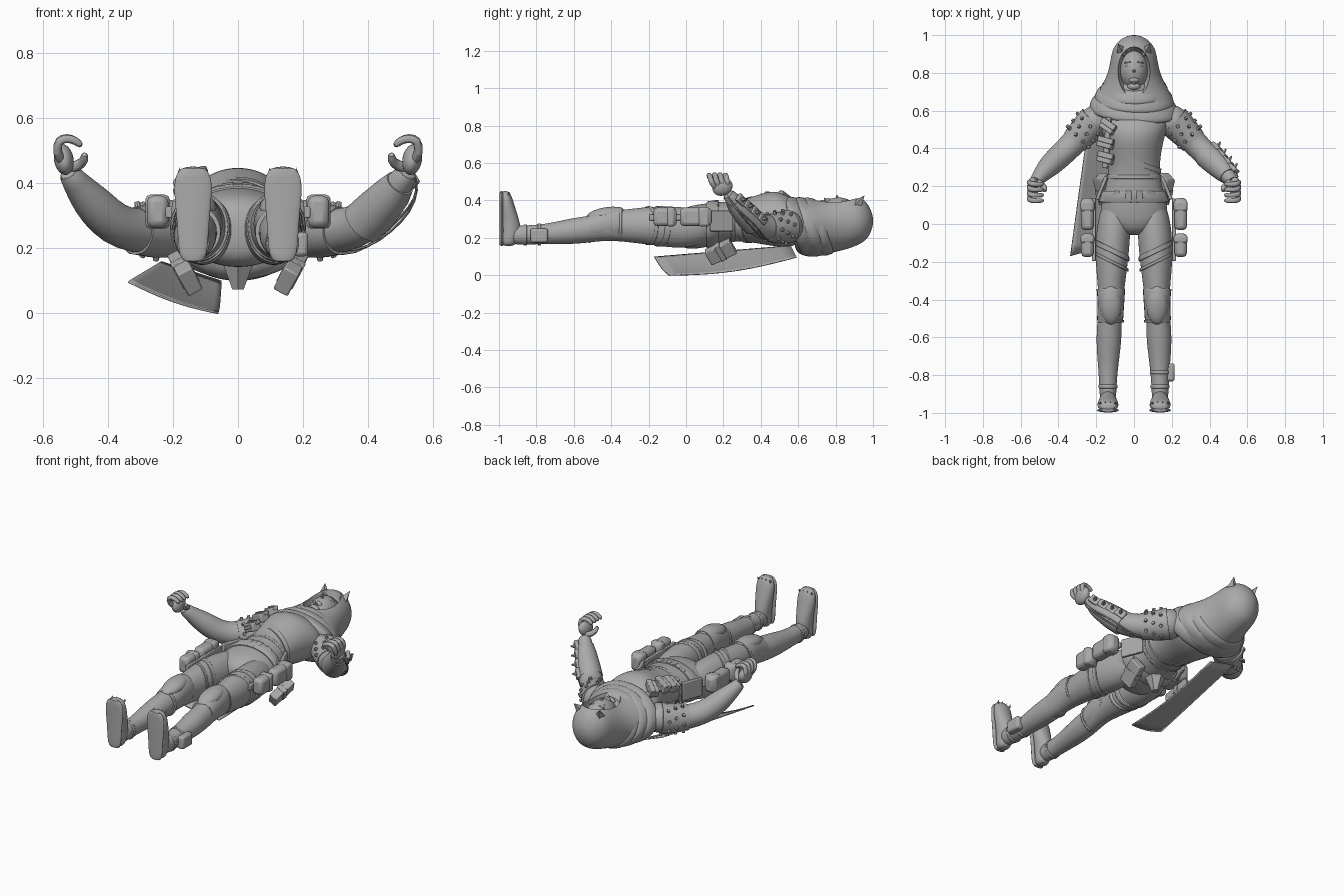
import bpy, bmesh, math
from mathutils import Vector, Matrix, Euler

if "Cube" in bpy.data.objects:
    bpy.data.objects.remove(bpy.data.objects["Cube"], do_unlink=True)

GREY = (0.4, 0.4, 0.4, 1)
grey = bpy.data.materials.new("plain grey")
grey.use_nodes = True
grey.diffuse_color = GREY
grey.node_tree.nodes["Principled BSDF"].inputs["Base Color"].default_value = GREY
made = []


def finish(name, bm, mirror=False, subsurf=0, bevel=0.0):
    bmesh.ops.recalc_face_normals(bm, faces=bm.faces)
    me = bpy.data.meshes.new(name)
    bm.to_mesh(me)
    bm.free()
    me.materials.append(grey)
    ob = bpy.data.objects.new(name, me)
    bpy.context.collection.objects.link(ob)
    if bevel:
        mod = ob.modifiers.new("bevel", "BEVEL")
        mod.width, mod.segments = bevel, 2
    if subsurf:
        ob.modifiers.new("smooth", "SUBSURF").levels = subsurf
        ob.modifiers["smooth"].render_levels = subsurf
    if mirror:
        ob.modifiers.new("mirror", "MIRROR")
    made.append(ob)
    return ob


def skin(name, rings, **kw):
    """Join rings of points into a capped surface."""
    bm = bmesh.new()
    rows = [[bm.verts.new(p) for p in ring] for ring in rings]
    n = len(rows[0])
    for a, b in zip(rows, rows[1:]):
        for i in range(n):
            j = (i + 1) % n
            bm.faces.new((a[i], a[j], b[j], b[i]))
    bm.faces.new(rows[0])
    bm.faces.new(rows[-1])
    return finish(name, bm, **kw)


def loft(name, secs, along="y", tilt=0.0, n=20, **kw):
    """Ellipses (x, y, z, half width, half depth) stacked along one axis."""
    rings = []
    for x, y, z, ra, rb in secs:
        ring = []
        for i in range(n):
            c, s = math.cos(math.tau * i / n), math.sin(math.tau * i / n)
            ring.append((x + ra * c, y + tilt * c, z + rb * s) if along == "y"
                        else (x + ra * c, y + rb * s, z))
        rings.append(ring)
    return skin(name, rings, **kw)


def band(name, x, y, z, ra, rb, width, tilt=0.0, **kw):
    h = width / 2
    return loft(name, [(x, y - h, z, ra, rb), (x, y + h, z, ra, rb)], tilt=tilt, n=32, bevel=0.004, **kw)


def tube(name, pts, n=12, **kw):
    """Round tube through (x, y, z, radius) points."""
    P = [Vector(p[:3]) for p in pts]
    rings = []
    for i, p in enumerate(P):
        t = (P[min(i + 1, len(P) - 1)] - P[max(i - 1, 0)]).normalized()
        u = t.cross(Vector((0.3, 0.2, 1))).normalized()
        v = t.cross(u)
        rings.append([p + pts[i][3] * (u * math.cos(math.tau * k / n) + v * math.sin(math.tau * k / n))
                      for k in range(n)])
    return skin(name, rings, **kw)


def placed(loc, size, rot):
    return Matrix.LocRotScale(Vector(loc), Euler([math.radians(a) for a in rot]), Vector(size))


def box(name, loc, size, rot=(0, 0, 0), bevel=0.008, **kw):
    bm = bmesh.new()
    bmesh.ops.create_cube(bm, size=1, matrix=placed(loc, size, rot))
    return finish(name, bm, bevel=bevel, **kw)


def ball(name, loc, size, rot=(0, 0, 0), **kw):
    bm = bmesh.new()
    bmesh.ops.create_uvsphere(bm, u_segments=24, v_segments=14, radius=1, matrix=placed(loc, size, rot))
    return finish(name, bm, **kw)


def cone(name, loc, way, r, depth, n=8, tip=0.0, **kw):
    bm = bmesh.new()
    d = Vector(way).normalized()
    m = Matrix.Translation(Vector(loc) + d * depth / 2) @ d.to_track_quat("Z", "Y").to_matrix().to_4x4()
    bmesh.ops.create_cone(bm, cap_ends=True, segments=n, radius1=r, radius2=tip, depth=depth, matrix=m)
    return finish(name, bm, **kw)


# Body
loft("torso", [(0, -.06, .25, .07, .06), (0, -.03, .25, .13, .10), (0, .02, .255, .182, .118),
               (0, .1, .265, .18, .12), (0, .2, .285, .15, .11), (0, .28, .29, .135, .108),
               (0, .38, .30, .145, .13), (0, .47, .305, .165, .153), (0, .54, .29, .19, .14),
               (0, .62, .27, .15, .11)], subsurf=2)
LEG = [(.09, .15, .26, .06, .07), (.098, .06, .255, .085, .10), (.11, -.04, .255, .092, .114),
       (.117, -.18, .265, .089, .105), (.12, -.30, .265, .075, .09), (.122, -.42, .265, .064, .078),
       (.13, -.52, .245, .065, .072), (.133, -.62, .235, .068, .07), (.137, -.74, .22, .055, .055),
       (.138, -.86, .215, .045, .05), (.138, -.95, .215, .045, .055)]
loft("leg", LEG, subsurf=2, mirror=True)

# Boots
FOOT = [(.155, -.95, .026, .03), (.18, -.947, .042, .045), (.24, -.935, .045, .056), (.30, -.943, .049, .05),
        (.37, -.955, .057, .04), (.42, -.962, .055, .032), (.452, -.968, .034, .02)]
loft("boot", [(.138, y, z, a, b) for z, y, a, b in FOOT], along="z", subsurf=2, mirror=True)
loft("boot_sole", [(.138, -.986, z, a + .003, .012) for z, y, a, b in FOOT], along="z", n=16, subsurf=1, mirror=True)
band("boot_cuff", .138, -.86, .215, .05, .055, .02, mirror=True)
for i in range(4):
    for z in (.38, .43):
        cone("toe_spike", (.098 + i * .027, -.95, z), (0, .6, 1), .007, .02, mirror=True)

# Knee guards and thigh straps
loft("knee_guard", [(.121, -.34, .275, .07, .085), (.122, -.36, .277, .074, .089), (.122, -.42, .276, .07, .084),
                    (.126, -.50, .258, .069, .076), (.128, -.52, .252, .066, .072)], n=24, mirror=True)
ball("knee_plate", (.122, -.43, .325), (.056, .105, .038), (10, 0, 0), mirror=True)
for y, z, a, b in ((-.35, .272, .075, .089), (-.515, .25, .07, .077)):
    band("knee_strap", .123, y, z, a, b, .014, mirror=True)
band("thigh_strap", .117, -.14, .262, .092, .109, .03, tilt=.045, mirror=True)
band("thigh_strap_lower", .118, -.20, .265, .089, .104, .018, tilt=.045, mirror=True)

# Belts
loft("hip_belt", [(0, .11, .267, .181, .122), (0, .12, .27, .186, .127), (0, .165, .278, .172, .122),
                  (0, .175, .28, .165, .118)], n=32)
band("waist_belt", 0, .25, .288, .143, .111, .022)
for x in (-.09, -.03, .03, .09):
    box("belt_buckle", (x, .145, .393 - 2.6 * x * x), (.035, .06, .014), (8, x * 250, 0), bevel=.004)
box("side_flap", (.172, .19, .29), (.018, .13, .11), (0, 0, 22), bevel=.005, mirror=True)
cone("back_flap", (0, .18, .155), (0, 0, -1), .055, .082, n=6, tip=.02)

# Pouches
for y, h in ((.053, .17), (-.112, .125)):
    box("thigh_pouch", (.247, y, .312), (.066, h, .098), bevel=.02, mirror=True)
    box("pouch_lid", (.247, y + h * .25, .312), (.074, h * .36, .104), bevel=.014, mirror=True)
box("pouch_strap", (.212, -.03, .31), (.02, .33, .035), bevel=.004, mirror=True)
box("ankle_pouch", (.193, -.785, .212), (.045, .095, .075), bevel=.012)
band("ankle_strap", .138, -.785, .218, .054, .058, .018)
box("back_holster", (.163, .185, .126), (.05, .15, .085), (28, 28, 0), bevel=.005, mirror=True)
box("holster_band", (.163, .185, .126), (.056, .03, .091), (28, 28, 0), bevel=.003, mirror=True)

# Chest harness
box("harness_strap", (-.142, .43, .385), (.03, .27, .02), (0, -30, -4), bevel=.004)
for x, y, z, a in ((-.135, .515, .405, -35), (-.15, .43, .40, -15), (-.15, .35, .375, -15)):
    box("chest_pouch", (x, y, z), (.085, .055, .05), (0, -24, a), bevel=.007)
    box("chest_pouch_lid", (x, y + .014, z + .02), (.09, .03, .022), (0, -24, a), bevel=.004)
loft("chest_strap", [(0, .315, .293, .142, .119), (0, .343, .295, .145, .124)], tilt=-.05, n=32)

# Hood with an opened face
hood = loft("hood", [(0, .57, .265, .205, .135), (0, .63, .255, .225, .155), (0, .70, .25, .19, .155),
                     (0, .77, .265, .148, .148), (0, .85, .285, .126, .15), (0, .92, .295, .118, .135),
                     (0, .97, .29, .085, .10), (0, .995, .29, .04, .045), (0, 1.0, .29, .012, .014)],
            n=28, subsurf=2)
cutter = ball("hood_cutter", (0, .805, .43), (.09, .135, .13))
cutter.hide_render = True
cutter.hide_viewport = True
cut = hood.modifiers.new("face opening", "BOOLEAN")
cut.object, cut.operation, cut.solver = cutter, "DIFFERENCE", "EXACT"
made.remove(cutter)
cone("hood_ear", (.062, .91, .37), (.3, .6, .75), .034, .075, n=4, mirror=True)

# Cowl folds
for y, z, a, b, w, t in ((.62, .262, .236, .158, .05, -.06), (.67, .26, .21, .158, .05, -.03),
                         (.71, .26, .183, .156, .045, .0)):
    rings = []
    for k in (-1, -.6, 0, .6, 1):
        s = 1 - .08 * k * k - .06 * k
        ring = []
        for i in range(32):
            c, v = math.cos(math.tau * i / 32), math.sin(math.tau * i / 32)
            ring.append((a * s * c, y + w * k - .045 * v + t * .3 * c, z + b * s * v))
        rings.append(ring)
    skin("cowl_fold", rings, subsurf=1)

# Face
ball("face", (0, .815, .325), (.076, .11, .091))
ball("scarf", (0, .705, .32), (.08, .06, .07))
ball("eye", (.03, .835, .396), (.015, .008, .01), mirror=True)
box("brow", (.032, .856, .396), (.04, .008, .012), (-15, 20, -8), bevel=.003, mirror=True)
cone("nose", (0, .812, .402), (0, -.25, 1), .014, .026, n=6, tip=.004)
ball("mouth", (0, .762, .395), (.028, .016, .018))
cone("mouth_point", (0, .748, .40), (0, -.7, 1), .012, .02, n=6)
ball("chin", (0, .728, .372), (.035, .022, .03))

# Arms and hands
ARM = [(.15, .575, .265, .085), (.215, .54, .26, .088), (.265, .49, .253, .076), (.32, .43, .253, .068),
       (.38, .37, .272, .066), (.43, .325, .32, .064), (.47, .285, .365, .054), (.505, .245, .41, .038),
       (.525, .22, .44, .034)]
tube("arm", ARM, n=20, subsurf=1, mirror=True)
ball("palm", (.535, .195, .472), (.03, .056, .046), (25, 10, 0), mirror=True)
for i in range(4):
    y = .135 + .029 * i
    w = .02 * (1 - abs(i - 1.5) / 3)
    tube("finger", [(.538, .165 + .02 * i, .46, .016), (.558, y, .495, .017), (.552, y - .008, .525 + w * .5, .017),
                    (.525, y - .012, .533 + w * .5, .015), (.498, y - .012, .53, .014), (.478, y - .01, .512, .011)],
         n=8, subsurf=1, mirror=True)
tube("thumb", [(.525, .225, .445, .02), (.49, .215, .452, .019), (.47, .19, .47, .016), (.472, .17, .492, .011)],
     n=8, subsurf=1, mirror=True)

# Sleeve cuffs and studs
tube("upper_sleeve", [(.21, .545, .26, .09), (.265, .49, .253, .082), (.315, .435, .253, .073)], n=24, mirror=True)
t = Vector((.6, -.6, 0)).normalized()
u = Vector((.7, .7, 0)).normalized()
for row in range(3):
    for k in range(6):
        q = math.radians(-75 + k * 42 + row * 12)
        d = u * math.cos(q) + Vector((0, 0, math.sin(q)))
        p = Vector((.235, .52, .256)) + t * .042 * row + d * (.081 - .005 * row)
        cone("sleeve_stud", p, d, .011, .018, n=8, tip=.008, mirror=True)

# Left bracer with plates, spikes and cables
tube("bracer", [(.385, .365, .277, .07), (.43, .325, .32, .068), (.475, .28, .37, .058), (.498, .253, .40, .046)], n=20)
for i in range(4):
    x, y, z = .40 + .033 * i, .355 - .033 * i, .295 + .034 * i
    d = Vector((.55, .75, .1)).normalized()
    p = Vector((x, y, z)) + d * (.066 - .006 * i)
    box("bracer_plate", p, (.06, .022, .045), (0, -40, -42), bevel=.005)
    cone("bracer_spike", p, d, .015, .034, n=6, tip=.004)
for k in (0, .016):
    tube("cable", [(.25, .47, .20, .005), (.32, .43 + k, .19 - k, .005), (.40, .40 + k, .20, .005),
                   (.47, .36 + k, .25 + k, .005), (.53, .30, .31 + k, .005), (.555, .25, .38, .005),
                   (.54, .22, .43, .005)], n=6, subsurf=1)

# Cape hanging from the right shoulder
bm = bmesh.new()
top = (Vector((-.235, .56, .16)), Vector((-.05, .59, .10)))
low = (Vector((-.335, -.17, .10)), Vector((-.06, -.09, .004)))
N = 12
grid = []
for i in range(N + 1):
    v = i / N
    row = []
    for j in range(N + 1):
        w = j / N
        p = top[0].lerp(top[1], w).lerp(low[0].lerp(low[1], w), v)
        p.z -= .026 * math.sin(math.pi * v) * w + .012 * v * math.sin(math.pi * w)
        row.append(bm.verts.new(p))
    grid.append(row)
for a, b in zip(grid, grid[1:]):
    for j in range(N):
        bm.faces.new((a[j], a[j + 1], b[j + 1], b[j]))
finish("cape", bm).modifiers.new("thickness", "SOLIDIFY").thickness = .007

# Smooth shading with sharp creases
bpy.ops.object.select_all(action="DESELECT")
for ob in made:
    ob.select_set(True)
bpy.context.view_layer.objects.active = made[0]
bpy.ops.object.shade_smooth_by_angle(angle=math.radians(40))
